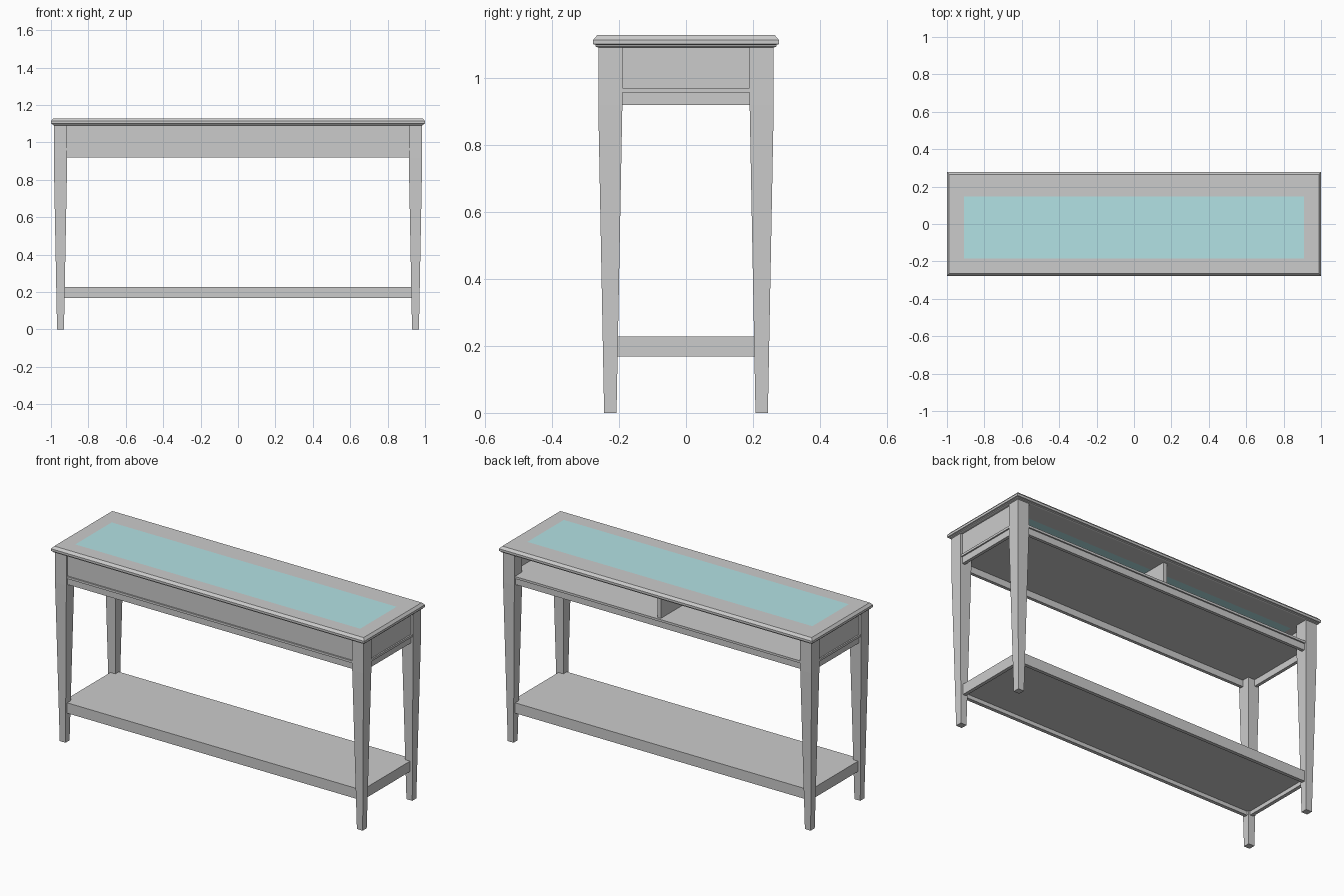
import bpy, bmesh

if "Cube" in bpy.data.objects:
    bpy.data.objects.remove(bpy.data.objects["Cube"])


def finish(name, bm):
    bmesh.ops.recalc_face_normals(bm, faces=bm.faces)
    me = bpy.data.meshes.new(name)
    bm.to_mesh(me)
    bm.free()
    ob = bpy.data.objects.new(name, me)
    bpy.context.collection.objects.link(ob)
    return ob


def loft(name, rects, closed=False):
    """Skin a stack of rectangles (x0, x1, y0, y1, z); closed joins last to first."""
    bm = bmesh.new()
    loops = [[bm.verts.new(p) for p in ((x0, y0, z), (x1, y0, z), (x1, y1, z), (x0, y1, z))]
             for x0, x1, y0, y1, z in rects]
    pairs = list(zip(loops, loops[1:]))
    if closed:
        pairs.append((loops[-1], loops[0]))
    else:
        bm.faces.new(loops[0])
        bm.faces.new(loops[-1])
    for a, b in pairs:
        for i in range(4):
            j = (i + 1) % 4
            bm.faces.new((a[i], a[j], b[j], b[i]))
    return finish(name, bm)


def box(name, x0, x1, y0, y1, z0, z1):
    return loft(name, [(x0, x1, y0, y1, z0), (x0, x1, y0, y1, z1)])


def rim(name, hx, hy, z0, z1, t):
    """Hollow rectangular frame of wall thickness t."""
    o, i = (-hx, hx, -hy, hy), (t - hx, hx - t, t - hy, hy - t)
    return loft(name, [o + (z0,), o + (z1,), i + (z1,), i + (z0,)], closed=True)


# moulded top frame with an opening for the glass
glass = (-0.91, 0.91, -0.185, 0.147)
edge = [(0.985, 0.262, 1.091), (0.993, 0.27, 1.094), (0.993, 0.27, 1.099), (1.0, 0.277, 1.101),
        (1.0, 0.277, 1.114), (0.988, 0.265, 1.128)]
loft("top_frame", [(-x, x, -y, y, z) for x, y, z in edge] +
     [glass + (1.128,), glass + (1.091,)], closed=True)

# glass inset
pane = box("glass_panel", *glass, 1.091, 1.128)
mat = bpy.data.materials.new("teal_glass")
mat.diffuse_color = (0.45, 0.76, 0.78, 1)
mat.use_nodes = True
mat.node_tree.nodes["Principled BSDF"].inputs["Base Color"].default_value = mat.diffuse_color
pane.data.materials.append(mat)

# tapered square legs
for sx, side in ((-1, "left"), (1, "right")):
    for sy, end in ((-1, "front"), (1, "back")):
        cx, cy = sx * 0.949, sy * 0.226
        loft(f"{end}_{side}_leg", [(cx - r, cx + r, cy - r, cy + r, z)
                                   for r, z in ((0.0185, 0), (0.036, 0.92), (0.036, 1.092))])

# apron panels on the front and both ends, the back stays open
box("front_apron", -0.915, 0.915, -0.25, -0.235, 0.97, 1.092)
for s, side in ((-1, "left"), (1, "right")):
    xs = sorted((s * 0.973, s * 0.958))
    box(f"{side}_apron", *xs, -0.192, 0.192, 0.97, 1.092)

# compartment floor with projecting lip, lower rail and centre divider
box("compartment_floor", -0.981, 0.981, -0.258, 0.258, 0.957, 0.97)
rim("lower_rail", 0.973, 0.25, 0.92, 0.957, 0.018)
box("centre_divider", -0.011, 0.011, -0.235, 0.245, 0.97, 1.091)

# bottom shelf board with a rim hanging below it
box("bottom_shelf", -0.957, 0.957, -0.235, 0.235, 0.19, 0.228)
rim("shelf_rim", 0.957, 0.235, 0.168, 0.19, 0.02)
